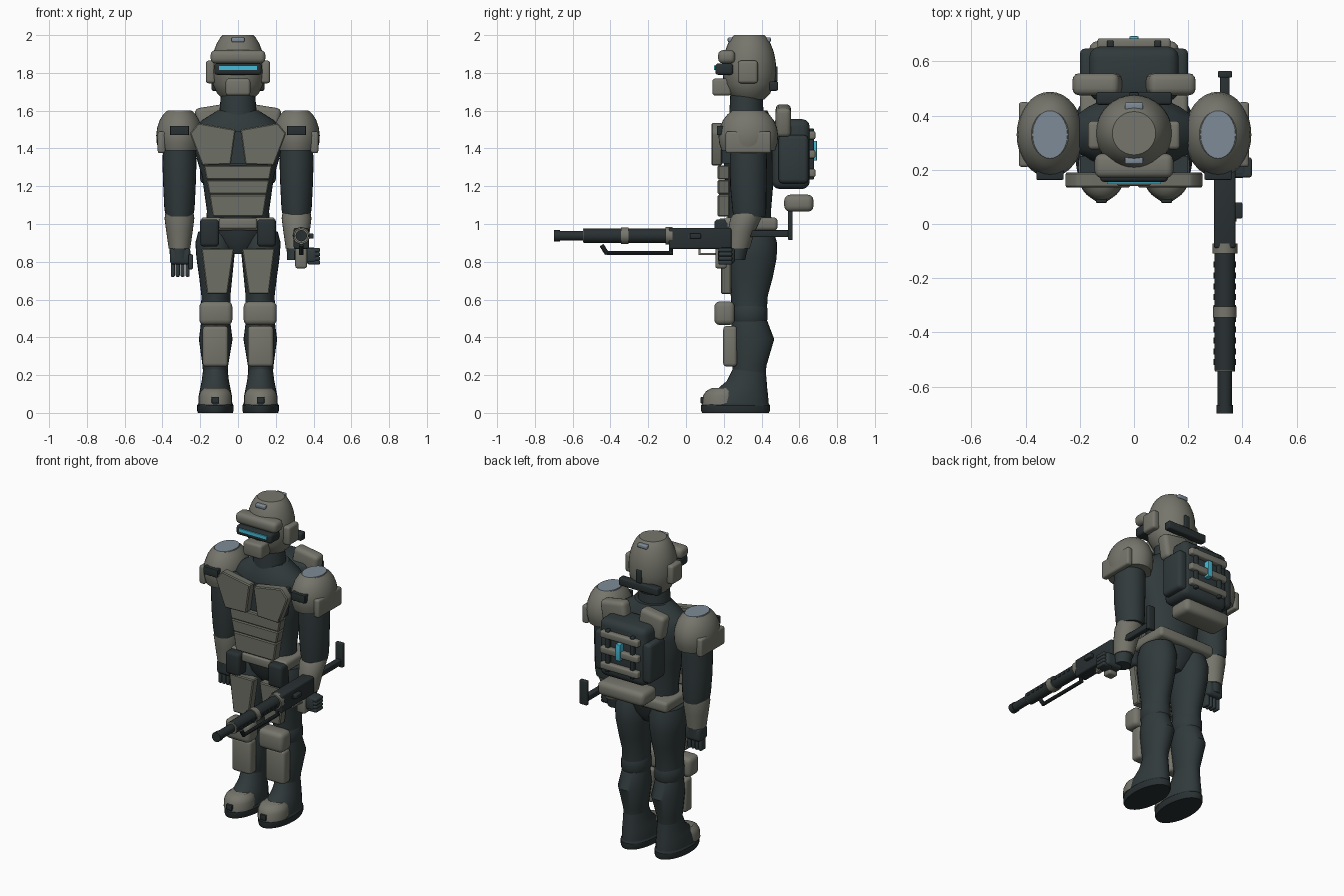
import bpy, bmesh, math
from mathutils import Vector, Matrix

cube = bpy.data.objects.get("Cube")
if cube:
    bpy.data.objects.remove(cube, do_unlink=True)

parts = []


def material(name, rgb):
    m = bpy.data.materials.new(name)
    m.use_nodes = True
    m.diffuse_color = (*rgb, 1)
    m.node_tree.nodes["Principled BSDF"].inputs["Base Color"].default_value = (*rgb, 1)
    return m


armor = material("grey armor", (.18, .18, .15))
plate = material("olive grey plate", (.155, .16, .13))
suit = material("dark suit", (.03, .042, .044))
metal = material("gunmetal", (.022, .03, .032))
steel = material("blue steel", (.21, .26, .31))
glow = material("cyan light", (.06, .5, .68))


def finish(name, bm, mat):
    bmesh.ops.recalc_face_normals(bm, faces=bm.faces)
    me = bpy.data.meshes.new(name)
    bm.to_mesh(me)
    bm.free()
    me.materials.append(mat)
    ob = bpy.data.objects.new(name, me)
    bpy.context.collection.objects.link(ob)
    parts.append(ob)
    return ob


def round_edges(bm, width, segments=3):
    if width:
        bmesh.ops.bevel(bm, geom=list(bm.edges), offset=width, segments=segments,
                        profile=.5, affect='EDGES', clamp_overlap=True)


def box(name, x, y, z, mat, bevel=0.0, tilt=0.0):
    """Box from (low, high) ranges, with rounded edges."""
    bm = bmesh.new()
    bmesh.ops.create_cube(bm, size=1)
    bmesh.ops.scale(bm, vec=[b - a for a, b in (x, y, z)], verts=bm.verts)
    round_edges(bm, bevel)
    centre = Vector([(a + b) / 2 for a, b in (x, y, z)])
    bm.transform(Matrix.Translation(centre) @ Matrix.Rotation(tilt, 4, 'Y'))
    return finish(name, bm, mat)


def loft(name, rings, mat, segments=28):
    """Stack of ellipses given as (z, x, y, rx, ry)."""
    bm = bmesh.new()
    loops = []
    for z, x, y, rx, ry in rings:
        loops.append([bm.verts.new((x + rx * math.cos(t), y + ry * math.sin(t), z))
                      for t in (2 * math.pi * i / segments for i in range(segments))])
    for a, b in zip(loops, loops[1:]):
        for i in range(segments):
            j = (i + 1) % segments
            bm.faces.new((a[i], a[j], b[j], b[i]))
    bm.faces.new(loops[0])
    bm.faces.new(loops[-1])
    return finish(name, bm, mat)


def prism(name, outline, y, mat, bevel=.006):
    """Front outline of (x, z) points pushed through a y range."""
    bm = bmesh.new()
    face = bm.faces.new([bm.verts.new((px, y[0], pz)) for px, pz in outline])
    out = bmesh.ops.extrude_face_region(bm, geom=[face])
    verts = [v for v in out["geom"] if isinstance(v, bmesh.types.BMVert)]
    bmesh.ops.translate(bm, vec=(0, y[1] - y[0], 0), verts=verts)
    round_edges(bm, bevel, 1)
    return finish(name, bm, mat)


def tube(name, start, end, r, mat, segments=16):
    a, b = Vector(start), Vector(end)
    bm = bmesh.new()
    bmesh.ops.create_cone(bm, cap_ends=True, segments=segments, radius1=r, radius2=r,
                          depth=(b - a).length)
    turn = (b - a).to_track_quat('Z', 'Y').to_matrix().to_4x4()
    bm.transform(Matrix.Translation((a + b) / 2) @ turn)
    return finish(name, bm, mat)


def side(s, a, b):
    return tuple(sorted((s * a, s * b)))


# Helmet and face
C = .335
loft("helmet", [(z, 0, C, r, r) for z, r in
     ((1.66, .08), (1.69, .11), (1.74, .134), (1.80, .142), (1.86, .14),
      (1.91, .13), (1.955, .113), (1.985, .095), (2.0, .08))], armor, 32)
box("brow_guard", (-.145, .145), (.17, .26), (1.85, 1.92), armor, .025)
box("visor", (-.125, .125), (.155, .25), (1.79, 1.85), metal, .015)
box("visor_light", (-.1, .1), (.148, .157), (1.815, 1.838), glow)
box("chin_guard", (-.065, .065), (.14, .24), (1.68, 1.77), armor, .015)
box("helmet_rear_bar", (-.14, .14), (.44, .488), (1.705, 1.755), metal, .01)
box("helmet_rear_clip", (-.018, .018), (.45, .485), (1.755, 1.835), metal, .005)
for n, y in (("front", C - .1), ("rear", C + .1)):
    box("helmet_lamp_" + n, (-.034, .034), (y - .014, y + .014), (1.963, 1.987), steel, .006)
for s, n in ((-1, "right"), (1, "left")):
    box(n + "_ear_pad", side(s, .12, .17), (.275, .38), (1.745, 1.865), armor, .015)

# Body
loft("neck", [(1.5, 0, .32, .1, .095), (1.6, 0, .32, .098, .09), (1.69, 0, .32, .09, .085)], suit)
loft("torso", [(.95, 0, C, .17, .12), (1.07, 0, C, .165, .115), (1.25, 0, C, .19, .13),
     (1.4, 0, C, .235, .14), (1.49, 0, C, .24, .137), (1.55, 0, C, .19, .12),
     (1.6, 0, C, .11, .095)], suit, 32)
loft("pelvis", [(.84, 0, C, .05, .07), (.9, 0, C, .14, .11), (.99, 0, C, .185, .13)], suit)
box("belt", (-.2, .2), (.2, .485), (.965, 1.035), armor, .02)
box("buckle", (-.1, .1), (.175, .23), (.975, 1.03), armor, .01)

# Chest and stomach plates
for s, n in ((-1, "right"), (1, "left")):
    prism(n + "_chest_plate", [(s * x, z) for x, z in
          ((.012, 1.5), (.21, 1.535), (.255, 1.48), (.19, 1.31), (.038, 1.315))], (.135, .19), plate)
    prism(n + "_chest_backing", [(s * x, z) for x, z in
          ((0, 1.49), (.2, 1.5), (.18, 1.32), (0, 1.32))], (.18, .25), suit, 0)
for i, (top, bottom, wide, narrow) in enumerate(((1.31, 1.235, .182, .168),
                                                 (1.233, 1.157, .168, .153),
                                                 (1.155, 1.04, .153, .135))):
    prism("stomach_plate_%d" % (i + 1), [(-wide, top), (wide, top), (narrow, bottom),
          (-narrow, bottom)], (.168, .23), plate)

for s, n in ((-1, "right"), (1, "left")):
    # Shoulders
    sx = s * .31
    loft(n + "_shoulder_dome", [(z, sx, .33, .123 * k, .158 * k) for z, k in
         ((1.39, .9), (1.43, .98), (1.47, 1), (1.51, .96), (1.55, .85), (1.58, .7), (1.597, .56))],
         armor, 32)
    loft(n + "_shoulder_cap", [(1.59, sx, .33, .067, .092), (1.601, sx, .33, .064, .088)], steel)
    box(n + "_shoulder_side_plate", side(s, .385, .425), (.21, .45), (1.375, 1.49), armor, .012)
    box(n + "_shoulder_front_tab", side(s, .26, .36), (.163, .2), (1.47, 1.52), metal, .004)

    # Arms: the left forearm reaches forward to the weapon
    loft(n + "_upper_arm", [(1.04, sx, .335, .072, .085), (1.08, sx, .335, .08, .09),
         (1.2, sx, .33, .086, .096), (1.32, sx, .33, .09, .098), (1.46, sx, .33, .085, .095)], suit)
    reach = -.06 if s > 0 else 0
    loft(n + "_forearm", [(.87, sx, .335 + reach, .057, .062), (.96, sx, .335 + reach * .7, .07, .072),
         (1.03, sx, .335 + reach * .3, .079, .082), (1.06, sx, .335, .074, .08)], armor)
    loft(n + "_wrist", [(.81, sx, .335 + reach * 1.2, .05, .05),
         (.88, sx, .335 + reach, .053, .055)], suit)

    # Legs
    lx = s * .12
    loft(n + "_thigh", [(.53, s * .118, C, .078, .092), (.62, s * .117, C, .077, .098),
         (.72, s * .118, .342, .088, .118), (.82, lx, .348, .1, .132), (.9, lx, .35, .106, .132),
         (.96, lx, .35, .09, .115)], suit)
    loft(n + "_knee_sleeve", [(.475, s * .118, C, .072, .085), (.495, s * .118, C, .083, .097),
         (.55, s * .118, C, .083, .097), (.57, s * .118, C, .076, .09)], suit)
    loft(n + "_lower_leg", [(.2, lx, .335, .064, .086), (.25, lx, .336, .068, .09),
         (.39, s * .118, .35, .089, .117), (.49, s * .118, .336, .076, .093)], suit)
    loft(n + "_boot", [(.045, lx, .265, .09, .172), (.09, lx, .28, .088, .155), (.13, lx, .3, .08, .13),
         (.17, lx, .322, .072, .105), (.235, lx, .335, .064, .086)], suit)
    loft(n + "_sole", [(0, lx, .262, .092, .177), (.012, lx, .262, .097, .182),
         (.04, lx, .262, .097, .182), (.05, lx, .262, .09, .175)], metal)
    loft(n + "_toe_cap", [(.045, lx, .19, .088, .105), (.09, lx, .192, .087, .102),
         (.115, lx, .196, .078, .09), (.132, lx, .205, .058, .068)], armor)
    box(n + "_toe_clip", side(s, .1, .14), (.078, .12), (.05, .085), metal, .004)

    # Leg armor and pouches
    prism(n + "_thigh_plate", [(s * x, z) for x, z in
          ((.02, .87), (.195, .87), (.165, .63), (.055, .63))], (.185, .24), plate)
    box(n + "_knee_pad", side(s, .03, .205), (.15, .258), (.465, .59), armor, .028)
    box(n + "_shin_pad", side(s, .052, .187), (.197, .27), (.245, .46), armor, .018)
    box(n + "_belt_pouch", side(s, .1, .2), (.15, .24), (.88, 1.025), metal, .02)

    # Backpack harness
    box(n + "_shoulder_strap_pad", side(s, .045, .22), (.475, .556), (1.47, 1.625), armor, .025, s * .16)
    box(n + "_backpack_pocket", side(s, .13, .2), (.49, .648), (1.215, 1.47), suit, .022)

# Right hand hanging open
box("right_palm", (-.36, -.252), (.29, .38), (.785, .875), suit, .018)
for i in range(4):
    x = -.345 + i * .026
    box("right_finger_%d" % (i + 1), (x - .011, x + .011), (.305, .355), (.72, .8), suit, .008)
box("right_thumb", (-.262, -.238), (.275, .315), (.76, .84), suit, .008)

# Left hand wrapped on the grip
box("left_palm", (.3, .42), (.17, .26), (.79, .875), suit, .02)
for i in range(4):
    z = .795 + i * .022
    box("left_finger_%d" % (i + 1), (.37, .435), (.172, .245), (z - .01, z + .012), suit, .008)

# Backpack
box("backpack", (-.165, .165), (.455, .655), (1.185, 1.555), suit, .04)
box("bedroll", (-.165, .165), (.52, .675), (1.065, 1.155), armor, .03)
for i, z in enumerate((1.27, 1.37, 1.47)):
    box("backpack_bar_%d" % (i + 1), (-.135, .135), (.645, .685), (z - .022, z + .022), armor, .01)
for s, n in ((-1, "right"), (1, "left")):
    box(n + "_backpack_rail", side(s, .075, .1), (.645, .678), (1.235, 1.505), metal, .006)
box("backpack_light", (-.016, .016), (.64, .693), (1.335, 1.44), glow, .003)

# Rifle
GX, GZ = .335, .938
for name, y0, y1, r, mat in (("muzzle", -.7, -.668, .03, metal), ("barrel", -.67, -.53, .026, metal),
                             ("barrel_shroud", -.54, -.08, .038, metal),
                             ("front_ring", -.545, -.53, .037, armor),
                             ("middle_ring", -.345, -.305, .044, armor),
                             ("rear_ring", -.108, -.072, .046, armor)):
    tube(name, (GX, y0, GZ), (GX, y1, GZ), r, mat, 20)
for i in range(10):
    y = -.51 + i * .04
    for s in (-1, 1):
        box("shroud_vent", side(1, GX + s * .034, GX + s * .041), (y - .011, y + .011),
            (GZ - .006, GZ + .006), metal)
box("receiver", (.295, .375), (-.09, .24), (.868, .98), metal, .01)
box("receiver_port", (.37, .378), (.01, .075), (.925, .942), suit)
box("charging_handle", (.37, .4), (.02, .08), (.922, .95), metal, .006)
box("stock_rod", (.318, .353), (.23, .55), (.93, .967), metal, .006)
box("butt_plate", (.31, .362), (.54, .565), (.915, 1.07), metal, .006)
box("pistol_grip", (.303, .365), (.155, .215), (.765, .88), armor, .012)
box("trigger_guard", (.322, .348), (.065, .165), (.835, .847), armor, .003)
box("trigger_guard_front", (.322, .348), (.065, .077), (.835, .875), armor, .003)
tube("folded_bipod", (GX, -.42, .846), (GX, -.07, .846), .011, metal, 10)
tube("bipod_foot", (GX, -.447, .888), (GX, -.418, .842), .012, metal, 10)
tube("bipod_hinge", (GX, -.08, .842), (GX, -.08, .92), .011, metal, 10)

# Smooth shading with crisp edges
bpy.ops.object.select_all(action='DESELECT')
for ob in parts:
    ob.select_set(True)
bpy.context.view_layer.objects.active = parts[0]
bpy.ops.object.shade_smooth_by_angle(angle=math.radians(32))
